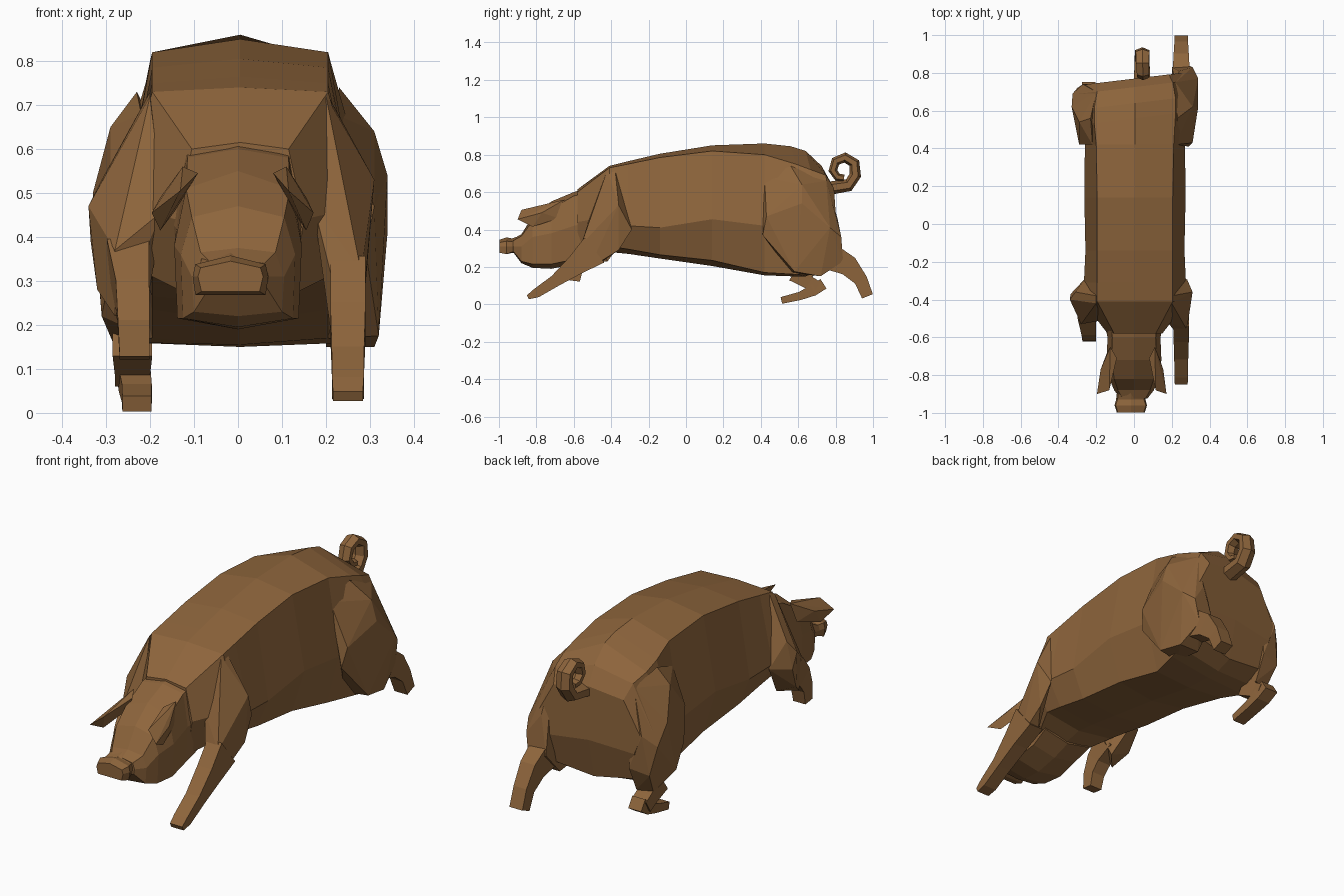
import bpy, bmesh, math
from mathutils import Vector

brown = bpy.data.materials.new("brown hide")
brown.diffuse_color = (0.27, 0.13, 0.045, 1)


def finish(name, bm):
    bmesh.ops.recalc_face_normals(bm, faces=bm.faces)
    me = bpy.data.meshes.new(name)
    bm.to_mesh(me)
    bm.free()
    me.materials.append(brown)
    ob = bpy.data.objects.new(name, me)
    bpy.context.collection.objects.link(ob)
    return ob


def loft(name, rings):
    """Skin a list of equal-length rings and cap both ends."""
    bm = bmesh.new()
    rows = [[bm.verts.new(p) for p in r] for r in rings]
    n = len(rows[0])
    for a, b in zip(rows, rows[1:]):
        for i in range(n):
            j = (i + 1) % n
            bm.faces.new((a[i], a[j], b[j], b[i]))
    bm.faces.new(rows[0])
    bm.faces.new(rows[-1])
    return finish(name, bm)


def hull(name, pts):
    """Faceted muscle mass around a few points."""
    bm = bmesh.new()
    for p in pts:
        bm.verts.new(p)
    res = bmesh.ops.convex_hull(bm, input=bm.verts)
    loose = {v for v in res["geom_interior"] + res["geom_unused"]
             if isinstance(v, bmesh.types.BMVert) and not v.link_faces}
    bmesh.ops.delete(bm, geom=list(loose), context='VERTS')
    bmesh.ops.dissolve_limit(bm, angle_limit=math.radians(4),
                             verts=bm.verts, edges=bm.edges)
    return finish(name, bm)


def limb(name, path, sides=4):
    """Tube along a path of (x, y, z, half width, half depth)."""
    rings = []
    for i, (x, y, z, w, d) in enumerate(path):
        a, b = path[max(i - 1, 0)], path[min(i + 1, len(path) - 1)]
        t = Vector((0, b[1] - a[1], b[2] - a[2])).normalized()
        nrm = Vector((0, -t.z, t.y))
        k = 1 / math.cos(math.pi / sides)
        ring = []
        for s in range(sides):
            ang = 2 * math.pi * (s + 0.5) / sides
            ring.append(Vector((x + w * k * math.cos(ang), y, z))
                        + nrm * d * k * math.sin(ang))
        rings.append(ring)
    return loft(name, rings)


def section(y, top, xc, zc, xm, zm, xl, zl, bot, cx=0.005, skew=0):
    """Symmetric eight-sided cross-section facing along y."""
    half = [(0, top), (xc, zc), (xm, zm), (xl, zl), (0, bot)]
    pts = half + [(-x, z) for x, z in half[3:0:-1]]
    return [(x + cx, y + skew * x, z) for x, z in pts]


# trunk, with the rump widening into the haunches
loft("body", [section(*s) for s in [
    (-.58, .615, .11, .60, .145, .44, .12, .27, .24),
    (-.41, .74, .20, .73, .275, .47, .20, .31, .28),
    (-.31, .765, .20, .75, .27, .42, .20, .295, .27),
    (-.14, .805, .20, .785, .262, .41, .20, .265, .245),
    (.14, .85, .20, .82, .268, .455, .20, .235, .205),
    (.42, .86, .205, .80, .265, .42, .20, .17, .155)]] + [
    section(*s, skew=.12) for s in [
    (.56, .845, .215, .75, .29, .50, .25, .16, .15),
    (.64, .82, .215, .72, .30, .49, .26, .17, .15),
    (.725, .74, .20, .69, .30, .48, .26, .22, .18),
    (.77, .65, .18, .62, .27, .45, .235, .36, .38)]])

# head
loft("head", [section(*s, cx=0) for s in [
    (-.50, .63, .12, .60, .16, .44, .14, .28, .25),
    (-.60, .60, .115, .58, .14, .42, .13, .24, .215),
    (-.72, .55, .118, .51, .145, .38, .138, .215, .19),
    (-.82, .47, .105, .445, .13, .36, .125, .215, .195),
    (-.88, .375, .085, .365, .105, .31, .10, .23, .22),
    (-.925, .35, .06, .34, .07, .31, .065, .285, .28)]])
loft("snout", [section(*s, cx=-.017) for s in [
    (-.88, .37, .065, .355, .072, .31, .068, .285, .28),
    (-.93, .352, .07, .335, .078, .31, .07, .28, .275),
    (-.96, .358, .08, .338, .086, .31, .08, .268, .268),
    (-.998, .345, .068, .33, .074, .31, .066, .276, .276)]])

# ears
for side, sx in (("left", -1.14), ("right", 1)):
    hull(side + "_ear", [(x * sx, y, z) for x, y, z in [
        (.08, -.71, .545), (.11, -.65, .56), (.125, -.68, .46),
        (.155, -.82, .415), (.115, -.88, .505), (.172, -.90, .455),
        (.155, -.77, .49)]])

# shoulders and front legs
hull("right_shoulder", [
    (.2, -.42, .72), (.2, -.38, .73), (.31, -.36, .53), (.28, -.29, .40),
    (.29, -.36, .29), (.22, -.46, .22), (.17, -.51, .48), (.295, -.45, .42),
    (.28, -.56, .32), (.21, -.56, .32), (.28, -.52, .19), (.21, -.52, .19)])
limb("right_front_leg", [
    (.25, -.49, .29, .04, .085), (.25, -.59, .21, .04, .055),
    (.25, -.70, .125, .037, .032), (.25, -.80, .06, .036, .025),
    (.25, -.845, .038, .034, .012)])
hull("left_shoulder", [
    (-.2, -.42, .72), (-.2, -.38, .73), (-.31, -.36, .53), (-.34, -.40, .47),
    (-.335, -.37, .39), (-.26, -.29, .40), (-.32, -.42, .28),
    (-.21, -.42, .23), (-.17, -.51, .46), (-.28, -.53, .37),
    (-.28, -.50, .22)])
limb("left_front_leg", [
    (-.25, -.46, .34, .048, .07), (-.24, -.55, .27, .038, .05),
    (-.237, -.585, .20, .036, .036), (-.235, -.595, .125, .034, .028)])

# haunches
hull("right_haunch", [
    (.22, .42, .68), (.31, .43, .47), (.29, .41, .37), (.32, .58, .175),
    (.31, .72, .15), (.31, .62, .64), (.34, .62, .54), (.34, .77, .41),
    (.31, .83, .36), (.29, .84, .23), (.23, .56, .74), (.22, .75, .66),
    (.24, .81, .46), (.2, .72, .15), (.2, .56, .17), (.2, .83, .27)])
hull("left_haunch", [
    (-.22, .42, .68), (-.29, .42, .50), (-.29, .43, .32), (-.31, .52, .22),
    (-.28, .66, .15), (-.29, .54, .65), (-.33, .62, .50), (-.325, .69, .40),
    (-.30, .72, .26), (-.23, .56, .73), (-.27, .74, .46), (-.2, .70, .67),
    (-.2, .68, .15), (-.2, .52, .17), (-.2, .74, .28)])

# hind legs
limb("right_hind_leg", [
    (.25, .78, .25, .045, .07), (.25, .87, .205, .04, .055),
    (.25, .935, .13, .036, .036), (.25, .97, .043, .036, .031)])
limb("left_hind_leg", [
    (-.24, .58, .17, .045, .05), (-.24, .66, .115, .04, .035),
    (-.24, .70, .09, .04, .035)])
limb("left_hind_foot", [
    (-.24, .735, .11, .036, .03), (-.235, .68, .075, .036, .03),
    (-.23, .61, .045, .034, .022), (-.23, .51, .021, .033, .018)])

# curly tail
path = [(.76, .62), (.87, .637), (.905, .69), (.90, .755), (.85, .785),
        (.80, .765), (.785, .715), (.81, .68), (.845, .675)]
limb("tail", [(.042 + .001 * i, y, z, .042 - .002 * i, .031 - .0018 * i)
              for i, (y, z) in enumerate(path)], sides=6)
